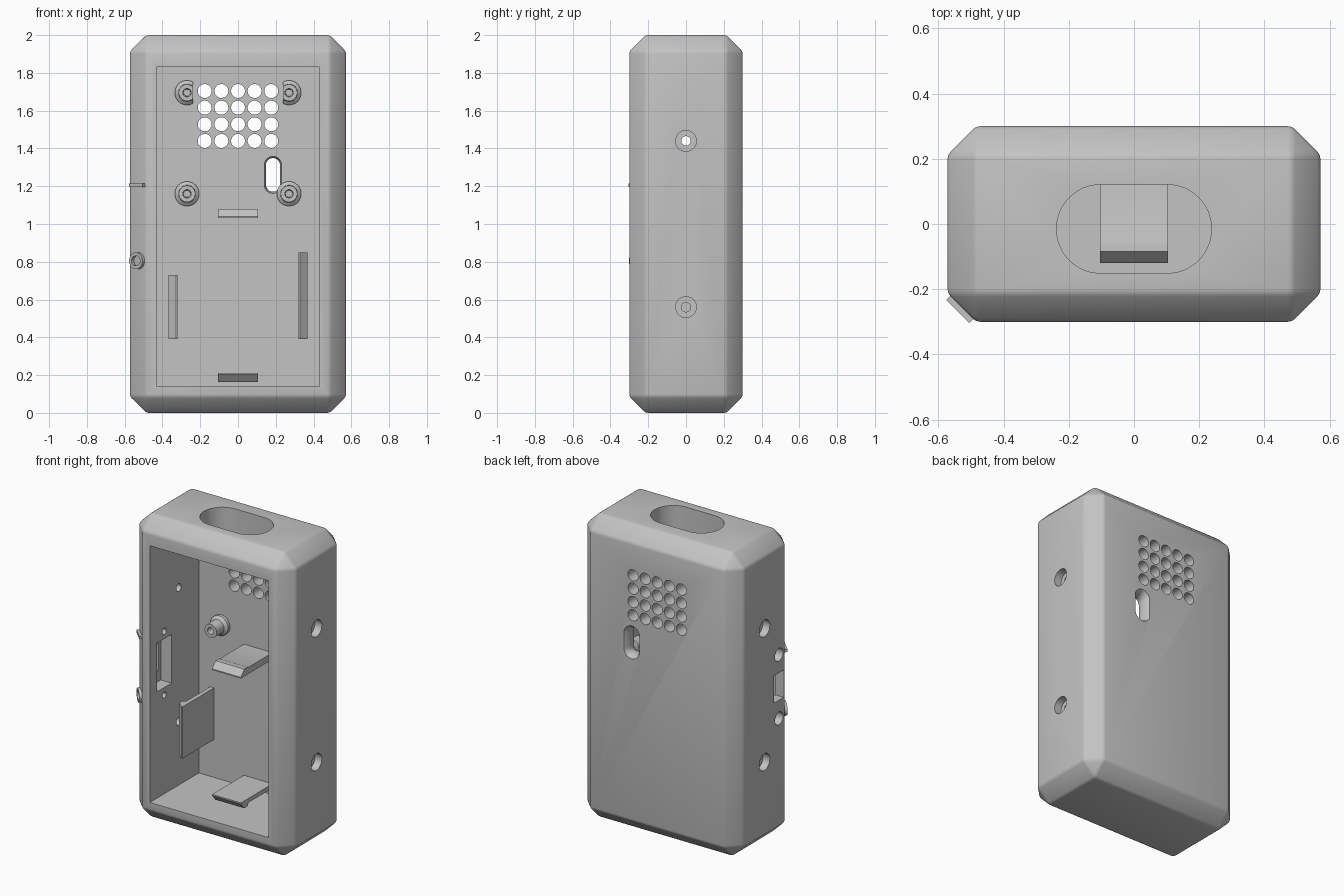
import bpy, bmesh, math
from mathutils import Matrix, Vector

if "Cube" in bpy.data.objects:
    bpy.data.objects.remove(bpy.data.objects["Cube"], do_unlink=True)

grey = bpy.data.materials.new("plain grey")
grey.use_nodes = True
grey.diffuse_color = (0.55, 0.55, 0.55, 1)
grey.node_tree.nodes["Principled BSDF"].inputs["Base Color"].default_value = (0.55, 0.55, 0.55, 1)

HX, HY, CHAMFER = 0.572, 0.3, 0.087
INNER_X, BACK_Y = 0.432, 0.21
UP, BACK = Vector((0, 0, 1)), Vector((0, 1, 0))


def frame(loc, axis, along):
    """Matrix whose local Z is the axis and local X is the long direction."""
    z, x = Vector(axis).normalized(), Vector(along).normalized()
    m = Matrix((x, z.cross(x), z)).transposed().to_4x4()
    m.translation = loc
    return m


def finish(bm, name, matrix=None):
    if matrix:
        bm.transform(matrix)
    bmesh.ops.recalc_face_normals(bm, faces=bm.faces)
    mesh = bpy.data.meshes.new(name)
    bm.to_mesh(mesh)
    bm.free()
    mesh.materials.append(grey)
    ob = bpy.data.objects.new(name, mesh)
    bpy.context.collection.objects.link(ob)
    return ob


def box(name, lo, hi, matrix=None):
    bm = bmesh.new()
    bmesh.ops.create_cube(bm, size=1)
    lo, hi = Vector(lo), Vector(hi)
    for v in bm.verts:
        v.co = (lo + hi) / 2 + v.co * (hi - lo)
    return finish(bm, name, matrix)


def add_loft(bm, sections, half=0, matrix=Matrix(), ring=False, n=40):
    """Round or oblong sections (depth, radius) joined along local Z."""
    loops = []
    for d, r in sections:
        loop = []
        for i in range(n):
            a = math.tau * (i + 0.5) / n
            x = r * math.cos(a) + math.copysign(half, math.cos(a))
            loop.append(bm.verts.new(matrix @ Vector((x, r * math.sin(a), d))))
        loops.append(loop)
    pairs = list(zip(loops, loops[1:]))
    if ring:
        pairs.append((loops[-1], loops[0]))
    else:
        bm.faces.new(loops[0])
        bm.faces.new(loops[-1])
    for a, b in pairs:
        for i in range(n):
            j = (i + 1) % n
            bm.faces.new((a[i], a[j], b[j], b[i]))


def loft(name, sections, half=0, matrix=Matrix(), ring=False):
    bm = bmesh.new()
    add_loft(bm, sections, half, matrix, ring)
    return finish(bm, name)


def cut(target, cutter):
    mod = target.modifiers.new("cut", 'BOOLEAN')
    mod.operation, mod.solver, mod.object = 'DIFFERENCE', 'EXACT', cutter
    bpy.context.view_layer.objects.active = target
    bpy.ops.object.modifier_apply(modifier=mod.name)
    bpy.data.objects.remove(cutter, do_unlink=True)


# Chamfered shell with softened edges
bm = bmesh.new()
bmesh.ops.create_cube(bm, size=2)
for v in bm.verts:
    v.co = (v.co.x * HX, v.co.y * HY, v.co.z + 1)
for size, steps in ((CHAMFER, 1), (0.012, 2)):
    bmesh.ops.bevel(bm, geom=bm.edges[:], offset=size, segments=steps,
                    profile=0.5, affect='EDGES', clamp_overlap=True)
case = finish(bm, "case_shell")

# Open front cavity
cut(case, box("cavity", (-INNER_X, -0.5, 0.14), (INNER_X, BACK_Y, 1.83)))

# Oblong opening in the top
cut(case, loft("top_opening", ((1.7, 0.136), (2.1, 0.136)), 0.102,
               Matrix.Translation((0, -0.015, 0))))

# Grid of vent holes in the back
bm = bmesh.new()
for col in range(5):
    for row in range(4):
        place = frame(((col - 2) * 0.088, 0, 1.44 + row * 0.088), BACK, UP)
        add_loft(bm, ((0.15, 0.037), (0.4, 0.037)), 0, place, n=24)
cut(case, finish(bm, "vents"))

# Flared oblong slot in the back
flare = ((0.2, 0.05), (0.21, 0.046), (0.235, 0.037), (0.26, 0.037),
         (0.285, 0.045), (0.3, 0.056), (0.31, 0.06))
cut(case, loft("slot", flare, 0.052, frame((0.185, 0, 1.26), BACK, UP)))


# Counterbored screw holes in the sides
def screw_hole(side, y, z, wide, narrow):
    place = frame((side * HX, y, z), (side, 0, 0), UP)
    steps = ((-0.2, narrow), (-0.05, narrow), (-0.05, wide), (0.05, wide))
    cut(case, loft("screw_hole", steps, 0, place))


for z in (0.56, 1.44):
    for side in (-1, 1):
        screw_hole(side, 0, z, 0.055, 0.025)
for z in (0.79, 1.21):
    screw_hole(-1, -0.15, z, 0.042, 0.02)

# Switch window with a wider pocket inside
cut(case, box("window", (-0.7, -0.2, 0.91), (-0.4, -0.1, 1.09)))
cut(case, box("pocket", (-0.51, -0.225, 0.84), (-0.4, -0.075, 1.16)))

# Board standoffs, the upper pair trimmed beside the vents
post = ((-0.02, 0.065), (0.02, 0.065), (0.035, 0.046), (0.11, 0.044),
        (0.11, 0.022), (0.03, 0.018))
parts = [case]
for side, label in ((-1, "right"), (1, "left")):
    for z, level in ((1.16, "lower"), (1.695, "upper")):
        place = frame((side * 0.27, BACK_Y, z), -BACK, UP)
        ob = loft(f"{level}_{label}_standoff", post, 0, place)
        if level == "upper":
            cut(ob, box("trim", (-0.238, -1, 1), (0.238, 1, 2)))
        parts.append(ob)


# Retaining clips: plate from the back wall with a sloped nose
def clip(name, centre, out, along, length, barb):
    """Profile in depth and thickness; the nose slopes towards out."""
    t = 0.024
    plate = t - barb
    profile = ((BACK_Y + 0.02, -t), (-0.12, -t), (-0.12, -t + 0.008), (-0.085, t),
               (-0.05, t), (-0.04, plate), (BACK_Y + 0.02, plate))
    bm = bmesh.new()
    out, along = Vector(out), Vector(along)
    face = bm.faces.new([bm.verts.new(Vector(centre) + BACK * y + out * h
                                      - along * length / 2) for y, h in profile])
    new = bmesh.ops.extrude_face_region(bm, geom=[face])["geom"]
    bmesh.ops.translate(bm, vec=along * length,
                        verts=[g for g in new if isinstance(g, bmesh.types.BMVert)])
    parts.append(finish(bm, name))


clip("upper_clip", (0, 0, 1.055), (0, 0, 1), (1, 0, 0), 0.21, 0.004)
clip("lower_clip", (0, 0, 0.188), (0, 0, -1), (1, 0, 0), 0.21, 0.02)
clip("right_clip", (-0.345, 0, 0.56), (-1, 0, 0), UP, 0.34, 0.02)
clip("left_clip", (0.345, 0, 0.62), (1, 0, 0), UP, 0.46, 0.02)

# Raised bar and ring marks on the front chamfer
for z in (1.205, 0.805):
    place = frame((-0.53, -0.257, z), (-1, -1, 0), (1, -1, 0))
    if z > 1:
        parts.append(box("bar_mark", (-0.05, -0.009, -0.01), (0.05, 0.009, 0.016), place))
    else:
        rim = ((-0.01, 0.026), (-0.01, 0.043), (0.016, 0.043), (0.016, 0.026))
        parts.append(loft("ring_mark", rim, 0.006, place, ring=True))

# Smooth rounded surfaces, keep edges sharp
bpy.ops.object.select_all(action='DESELECT')
for ob in parts:
    ob.select_set(True)
bpy.context.view_layer.objects.active = case
bpy.ops.object.shade_smooth_by_angle(angle=math.radians(30))
